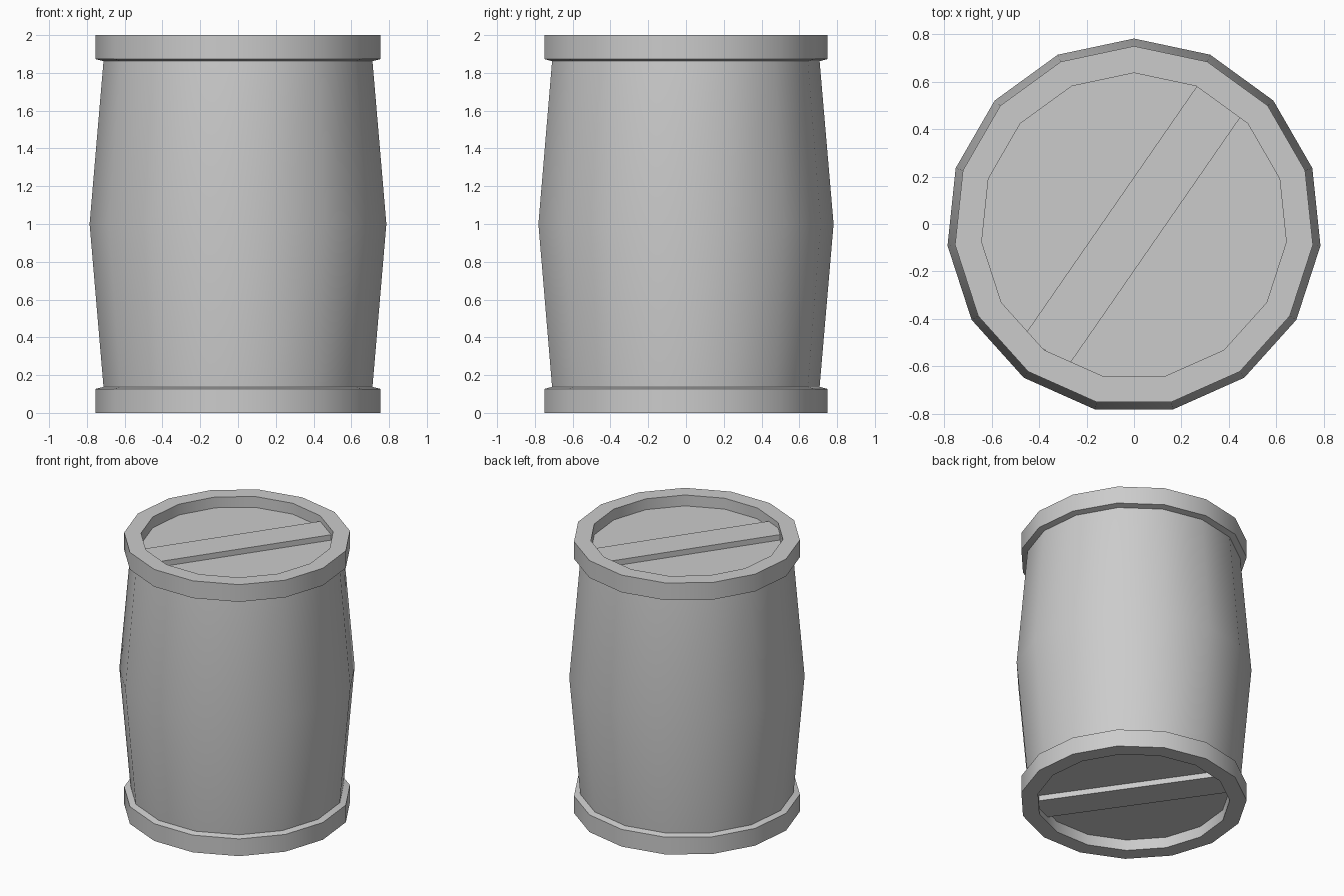
import bpy, bmesh, math
from mathutils import Matrix

if "Cube" in bpy.data.objects:
    bpy.data.objects.remove(bpy.data.objects["Cube"])

SIDES = 15
CENTER_Y = -0.0086  # odd-sided ring: shift so the bounds are centred

# Lower half of the lathe profile (radius, z), from recessed lid out to the body
lower = [(0.645, 0.08), (0.645, 0.0), (0.758, 0.0), (0.758, 0.127), (0.716, 0.138)]
profile = lower + [(0.79, 1.0)] + [(r, 2 - z) for r, z in reversed(lower)]


def make_object(name, bm):
    bmesh.ops.recalc_face_normals(bm, faces=bm.faces)
    mesh = bpy.data.meshes.new(name)
    bm.to_mesh(mesh)
    bm.free()
    obj = bpy.data.objects.new(name, mesh)
    bpy.context.collection.objects.link(obj)
    return obj


# Barrel with both rims and recessed lids
bm = bmesh.new()
rings = []
for r, z in profile:
    angles = [math.pi / 2 + 2 * math.pi * i / SIDES for i in range(SIDES)]
    rings.append([bm.verts.new((r * math.cos(a), r * math.sin(a) + CENTER_Y, z)) for a in angles])
for a, b in zip(rings, rings[1:]):
    for i in range(SIDES):
        j = (i + 1) % SIDES
        bm.faces.new((a[i], a[j], b[j], b[i]))
bm.faces.new(rings[0])
bm.faces.new(rings[-1])
barrel = make_object("barrel", bm)
bpy.context.view_layer.objects.active = barrel
barrel.select_set(True)
bpy.ops.object.shade_smooth_by_angle(angle=math.radians(30))


# Cross bars on the lids, the bottom one mirrored
def lid_bar(name, z, angle):
    bm = bmesh.new()
    bmesh.ops.create_cube(bm, size=1, matrix=(
        Matrix.Translation((0, 0, z))
        @ Matrix.Rotation(math.radians(angle), 4, 'Z')
        @ Matrix.Diagonal((1.3, 0.225, 0.06, 1))))
    make_object(name, bm)


lid_bar("top_lid_bar", 1.93, 55.3)
lid_bar("bottom_lid_bar", 0.07, -55.3)
